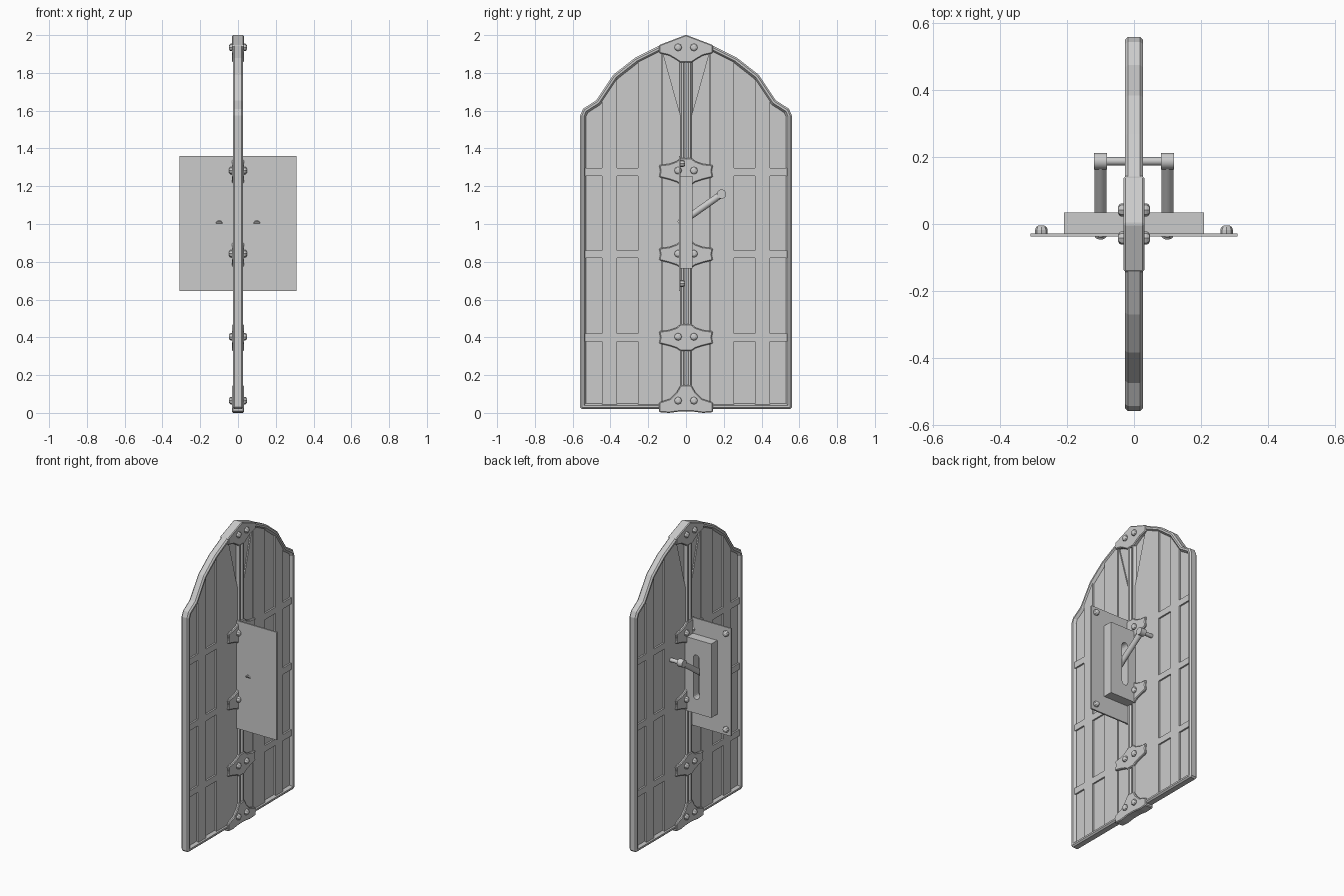
import bpy, bmesh, math
from mathutils import Vector, Matrix

if "Cube" in bpy.data.objects:
    bpy.data.objects.remove(bpy.data.objects["Cube"])


def finish(bm, name):
    bmesh.ops.recalc_face_normals(bm, faces=bm.faces)
    me = bpy.data.meshes.new(name)
    bm.to_mesh(me)
    bm.free()
    ob = bpy.data.objects.new(name, me)
    bpy.context.collection.objects.link(ob)
    return ob


def loft(name, rings, closed=False):
    """Join equal-length rings of points; cap the ends, or close into a tube."""
    bm = bmesh.new()
    vs = [[bm.verts.new(p) for p in r] for r in rings]
    n = len(rings[0])
    for a, b in zip(vs, vs[1:] + (vs[:1] if closed else [])):
        for i in range(n):
            bm.faces.new((a[i], a[(i + 1) % n], b[(i + 1) % n], b[i]))
    if not closed:
        bm.faces.new(vs[0])
        bm.faces.new(vs[-1])
    return finish(bm, name)


def prism(name, pts, half, bevel=0):
    ob = loft(name, [[(x, y, z) for y, z in pts] for x in (-half, half)])
    if bevel:
        m = ob.modifiers.new("bevel", 'BEVEL')
        m.width, m.segments, m.limit_method = bevel, 1, 'ANGLE'
        m.angle_limit = math.radians(60)
    return ob


def rod(name, a, b, r1, r2=None, sides=16):
    a, b = Vector(a), Vector(b)
    q = (b - a).to_track_quat('Z', 'Y')
    rings = [[c + q @ Vector((r * math.cos(t * math.tau / sides), r * math.sin(t * math.tau / sides), 0))
              for t in range(sides)] for c, r in ((a, r1), (b, r2 or r1))]
    return loft(name, rings)


def box(name, lo, hi):
    return loft(name, [[(x, lo[1], z) for x, z in
                        ((lo[0], lo[2]), (hi[0], lo[2]), (hi[0], hi[2]), (lo[0], hi[2]))],
                       [(x, hi[1], z) for x, z in
                        ((lo[0], lo[2]), (hi[0], lo[2]), (hi[0], hi[2]), (lo[0], hi[2]))]])


def bolt(name, base, axis, r=0.02, h=0.02):
    """Low-poly domed bolt head."""
    base, axis = Vector(base), Vector(axis)
    q = axis.to_track_quat('Z', 'Y')
    return loft(name, [[base + q @ Vector((r * k * math.cos(i * math.tau / 8), r * k * math.sin(i * math.tau / 8), h * d))
                        for i in range(8)] for k, d in ((1, -.3), (1, .45), (.8, .8), (.4, 1))])


def inset(pts, d):
    out = []
    for i, p in enumerate(pts):
        p = Vector(p)
        e1 = (p - Vector(pts[i - 1])).normalized()
        e2 = (Vector(pts[(i + 1) % len(pts)]) - p).normalized()
        n1, n2 = Vector((-e1.y, e1.x)), Vector((-e2.y, e2.x))
        out.append(tuple(p + (n1 + n2) * d / (1 + n1.dot(n2))))
    return out


# one leaf outline in (y, z), counter-clockwise
leaf = [(.003, .02), (.55, .02), (.56, .03), (.56, 1.575), (.545, 1.61), (.475, 1.655), (.445, 1.70),
        (.385, 1.79), (.27, 1.88), (.14, 1.945), (.003, 1.985)]
inner = inset(leaf, .028)
arch = sorted(inner[3:])


def top(y):
    for (y0, z0), (y1, z1) in zip(arch, arch[1:]):
        if y0 <= y <= y1:
            return z0 + (z1 - z0) * (y - y0) / (y1 - y0)
    return arch[-1][1]


section = [(0, -.018), (.009, -.027), (.02, -.027), (.031, -.010), (.031, .010), (.02, .027), (.009, .027), (0, .018)]
for side in (1, -1):
    tag = "right" if side > 0 else "left"

    def flip(pts):
        return [(side * y, z) for y, z in pts]
    # chamfered rim and recessed panel
    rings = [[(x, y, z) for y, z in flip(inset(leaf, d))] for d, x in section]
    loft("rim_" + tag, rings, closed=True)
    prism("panel_" + tag, flip(inner), .009)
    # raised planks trimmed by the arch
    for a, b in ((.13, .254), (.365, .445)):
        pts = [(a, .045), (b, .045), (b, top(b))]
        pts += [p for p in reversed(arch) if a < p[0] < b] + [(a, top(a))]
        prism("plank_" + tag, flip(pts), .02)
    pts = [(.028, .045), (.126, .045), (.126, top(.126)), (.028, top(.03))]
    prism("inner_plank_" + tag, flip(pts), .017)
    # cross rails
    for z in (.40, .84, 1.275):
        prism("rail_" + tag, flip([(.02, z - .021), (.535, z - .021), (.535, z + .021), (.02, z + .021)]), .0195)


def mirrored(half):
    return half + [(-y, z) for y, z in reversed(half)]


# iron clasps joining the leaves
wing = [(.028, .07), (.05, .052), (.09, .038), (.143, .032), (.136, 0), (.143, -.032),
        (.09, -.045), (.05, -.058), (.028, -.073)]
clasps = [([(y, z + c) for y, z in wing], c + .003) for c in (.40, .84, 1.28)]
clasps.append(([(.004, 2.0), (.143, 1.947), (.143, 1.905), (.09, 1.892), (.055, 1.872), (.03, 1.855)], 1.935))
clasps.append(([(.028, .147), (.05, .11), (.085, .075), (.143, .055), (.143, .004), (.09, 0), (.03, .008)], .065))
for half, z in clasps:
    prism("clasp", mirrored(half), .031, .005)
    for y in (-.042, .042):
        for s in (-1, 1):
            bolt("clasp_bolt", (s * .03, y, z), (s, 0, 0), h=.018)

# lever mounting plate
box("lever_plate", (-.31, -.038, .645), (.31, -.028, 1.36))
for x in (-.277, .277):
    for z in (.685, 1.32):
        bolt("plate_bolt", (x, -.028, z), (0, 1, 0), r=.019, h=.024)

# slotted lever housing
housing = box("lever_housing", (-.21, -.029, .765), (.21, .035, 1.255))
for x in (-.1, .1):
    ring = []
    for i in range(16):
        t = math.pi * (i / 7 if i < 8 else 1 + (i - 8) / 7)
        ring.append((x + .022 * math.cos(t), .022 * math.sin(t) + (1.13 if i < 8 else .88)))
    cutter = loft("slot_cutter", [[(px, y, pz) for px, pz in ring] for y in (-.02, .08)])
    cutter.hide_render = True
    cutter.hide_viewport = True
    m = housing.modifiers.new("slot", 'BOOLEAN')
    m.operation, m.object, m.solver = 'DIFFERENCE', cutter, 'EXACT'

# lever arms, end collars and crossbar
parts = [rod("crossbar", (-.085, .188, 1.158), (.085, .188, 1.158), .013)]
for x in (-.1, .1):
    parts.append(rod("lever_arm", (x, -.036, 1.0), (x, .185, 1.156), .018))
    parts.append(rod("lever_collar", (x - .019, .188, 1.158), (x + .019, .188, 1.158), .025))
    parts.append(rod("pivot_pin", (x, -.041, 1.015), (x, -.03, 1.015), .008))
for ob in parts:
    bpy.context.view_layer.objects.active = ob
    bpy.ops.object.select_all(action='DESELECT')
    ob.select_set(True)
    bpy.ops.object.shade_smooth_by_angle(angle=math.radians(35))
